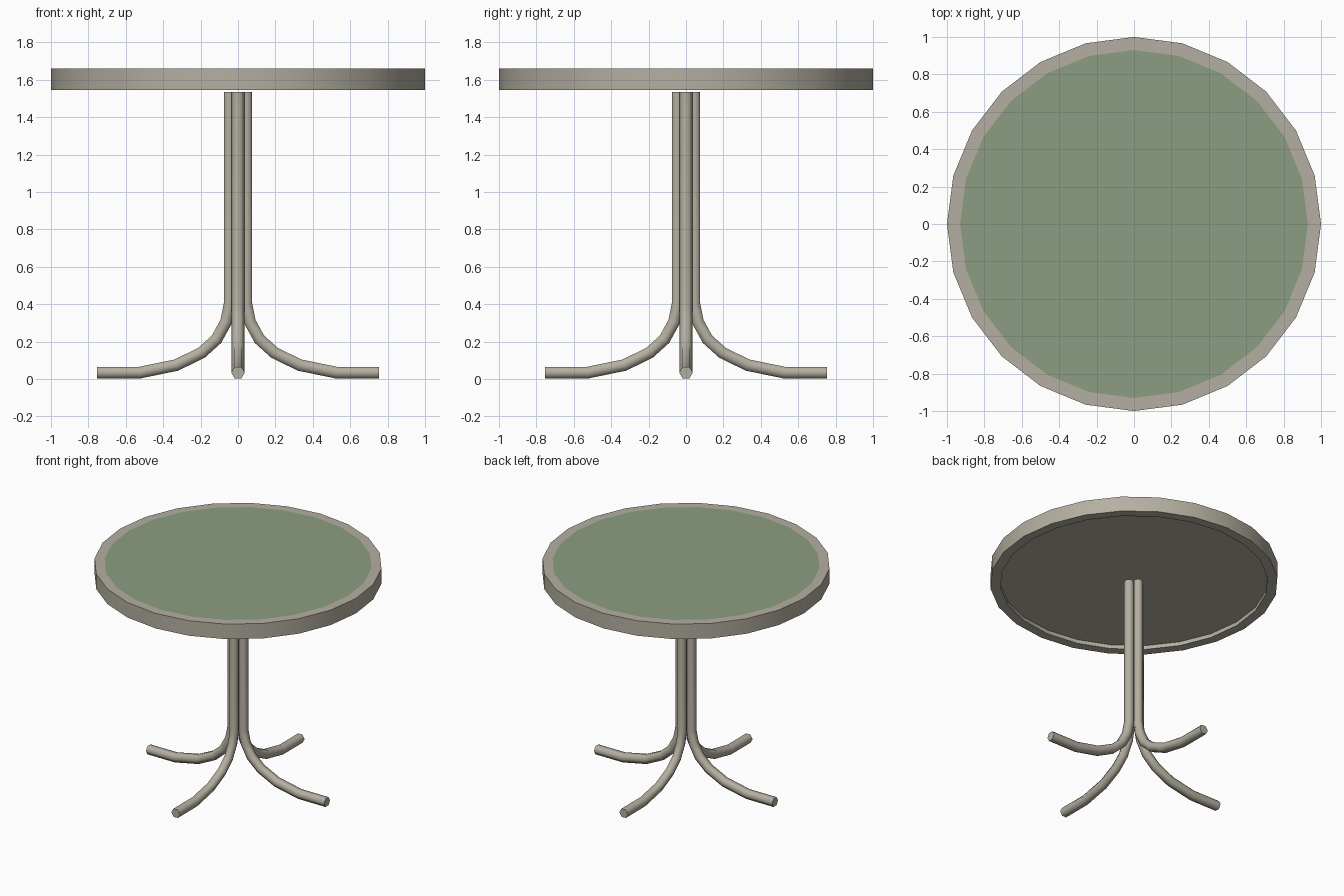
import bpy, bmesh, math
from mathutils import Vector

if "Cube" in bpy.data.objects:
    bpy.data.objects.remove(bpy.data.objects["Cube"])


def material(name, rgb):
    m = bpy.data.materials.new(name)
    m.diffuse_color = (*rgb, 1)
    m.use_nodes = True
    m.node_tree.nodes["Principled BSDF"].inputs["Base Color"].default_value = m.diffuse_color
    return m


BEIGE = material("warm grey metal", (0.46, 0.43, 0.355))
GREEN = material("sage green", (0.265, 0.335, 0.22))


def loft(bm, rings):
    """Bridge a list of vertex-position rings and cap both ends."""
    vs = [[bm.verts.new(p) for p in ring] for ring in rings]
    n = len(vs[0])
    for a, b in zip(vs, vs[1:]):
        for i in range(n):
            j = (i + 1) % n
            bm.faces.new((a[i], a[j], b[j], b[i]))
    start = bm.faces.new(vs[0][::-1])
    end = bm.faces.new(vs[-1])
    return start, end


def finish(bm, name, mats, angle):
    bmesh.ops.recalc_face_normals(bm, faces=bm.faces[:])
    me = bpy.data.meshes.new(name)
    bm.to_mesh(me)
    bm.free()
    for m in mats:
        me.materials.append(m)
    ob = bpy.data.objects.new(name, me)
    bpy.context.collection.objects.link(ob)
    bpy.ops.object.select_all(action='DESELECT')
    ob.select_set(True)
    bpy.context.view_layer.objects.active = ob
    bpy.ops.object.shade_smooth_by_angle(angle=math.radians(angle))
    return ob


# Tabletop: 24-sided rim, recessed underside, green flush panel on top
profile = [(0.93, 1.575), (0.93, 1.545), (1, 1.545), (1, 1.66), (0.93, 1.66)]
bm = bmesh.new()
rings = [[(r * math.cos(math.tau * i / 24), r * math.sin(math.tau * i / 24), z)
          for i in range(24)] for r, z in profile]
underside, panel = loft(bm, rings)
panel.material_index = 1
finish(bm, "tabletop", [BEIGE, GREEN], 30)

# Legs: four hexagonal tubes that rise as a bundle and flare out at the floor
path = [(0.045, 1.535), (0.045, 0.40), (0.064, 0.305), (0.115, 0.212),
        (0.195, 0.14), (0.33, 0.074), (0.525, 0.034), (0.755, 0.034)]
RADIUS = 0.036


def leg(name, turn):
    out = Vector((math.cos(turn), math.sin(turn), 0))
    side = Vector((-math.sin(turn), math.cos(turn), 0))
    up = Vector((0, 0, 1))
    pts = [out * r + up * z for r, z in path]
    rings = []
    for k, p in enumerate(pts):
        d_in = (p - pts[k - 1]).normalized() if k else None
        d_out = (pts[k + 1] - p).normalized() if k < len(pts) - 1 else None
        d_in, d_out = d_in or d_out, d_out or d_in
        tangent = (d_in + d_out).normalized()
        normal = side.cross(tangent) / tangent.dot(d_in)   # mitred joint
        rings.append([p + RADIUS * (side * math.cos(math.tau * i / 6)
                                    + normal * math.sin(math.tau * i / 6))
                      for i in range(6)])
    bm = bmesh.new()
    loft(bm, rings)
    finish(bm, name, [BEIGE], 65)


for i, name in enumerate(("right_leg", "back_leg", "left_leg", "front_leg")):
    leg(name, i * math.pi / 2)
